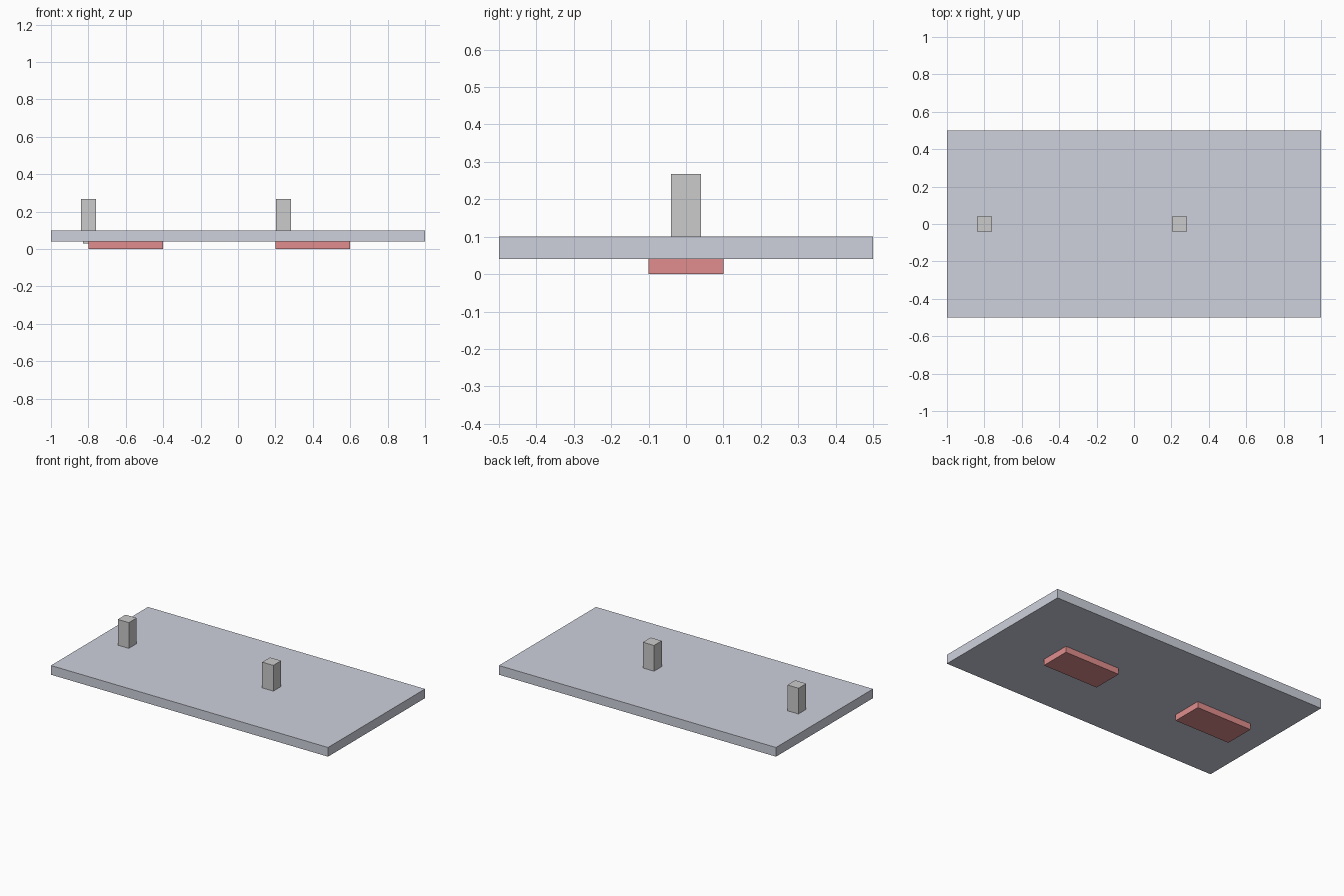
import bpy

if "Cube" in bpy.data.objects:
    bpy.data.objects.remove(bpy.data.objects["Cube"])


def box(name, x, y, z, mat=None):
    """Axis-aligned box given by its (min, max) on each axis."""
    bpy.ops.mesh.primitive_cube_add(size=1, location=[sum(r) / 2 for r in (x, y, z)])
    ob = bpy.context.object
    ob.name = name
    ob.scale = [r[1] - r[0] for r in (x, y, z)]
    bpy.ops.object.transform_apply(location=False, rotation=False, scale=True)
    if mat:
        ob.data.materials.append(mat)
    return ob


def material(name, color):
    mat = bpy.data.materials.new(name)
    mat.diffuse_color = color
    mat.use_nodes = True
    mat.node_tree.nodes["Principled BSDF"].inputs["Base Color"].default_value = mat.diffuse_color
    return mat


plate_mat = material("pale_blue_grey", (0.62, 0.64, 0.72, 1))
foot_mat = material("soft_red", (0.75, 0.27, 0.27, 1))

# Base plate
box("base_plate", (-1, 1), (-0.5, 0.5), (0.04, 0.10), plate_mat)

# Posts on top, each with a narrower pin through the plate
for side, cx in (("left", -0.80), ("right", 0.243)):
    box(f"{side}_post", (cx - 0.04, cx + 0.04), (-0.04, 0.04), (0.10, 0.268))
    box(f"{side}_pin", (cx - 0.03, cx + 0.03), (-0.03, 0.03), (0.03, 0.12))

# Feet below the plate
for side, x0 in (("left", -0.8), ("right", 0.2)):
    box(f"{side}_foot", (x0, x0 + 0.4), (-0.1, 0.1), (0, 0.04), foot_mat)
